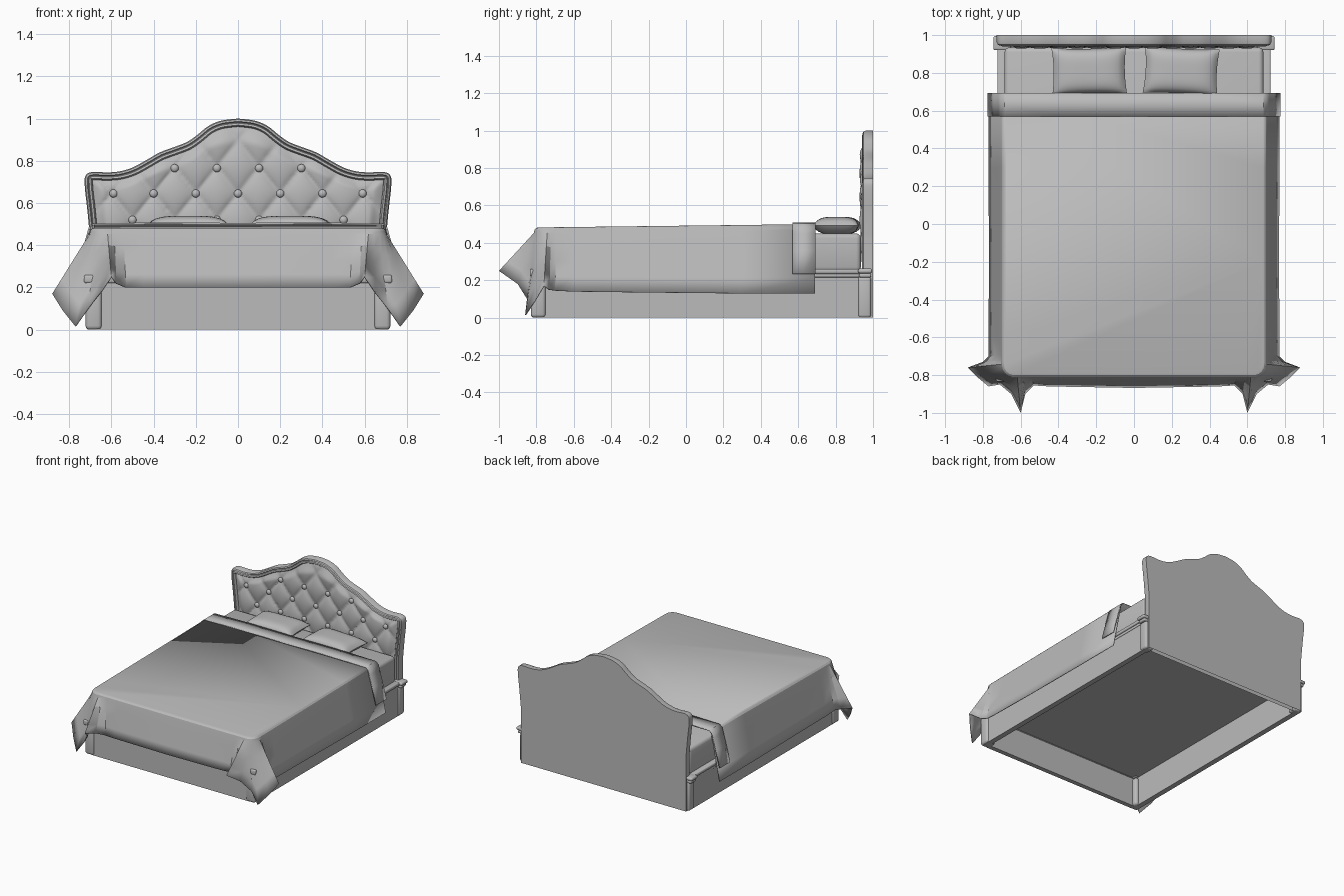
import bpy, bmesh, math
from mathutils import Vector

if "Cube" in bpy.data.objects:
    bpy.data.objects.remove(bpy.data.objects["Cube"])

grey = bpy.data.materials.new("plain_grey")
grey.use_nodes = True
grey.diffuse_color = (0.5, 0.5, 0.5, 1)
grey.node_tree.nodes["Principled BSDF"].inputs["Base Color"].default_value = (0.5, 0.5, 0.5, 1)


def finish(name, bm, angle=35):
    bmesh.ops.recalc_face_normals(bm, faces=bm.faces)
    mesh = bpy.data.meshes.new(name)
    bm.to_mesh(mesh)
    bm.free()
    mesh.materials.append(grey)
    ob = bpy.data.objects.new(name, mesh)
    bpy.context.collection.objects.link(ob)
    bpy.ops.object.select_all(action="DESELECT")
    ob.select_set(True)
    bpy.context.view_layer.objects.active = ob
    bpy.ops.object.shade_smooth_by_angle(angle=math.radians(angle))
    return ob


def box(name, x, y, z, bevel=0.0):
    bm = bmesh.new()
    bmesh.ops.create_cube(bm, size=1)
    for v in bm.verts:
        v.co = [lo + (c + 0.5) * (hi - lo) for c, (lo, hi) in zip(v.co, (x, y, z))]
    if bevel:
        bmesh.ops.bevel(bm, geom=bm.edges[:], offset=bevel, segments=3,
                        profile=0.5, affect="EDGES")
    return finish(name, bm)


def loft(bm, rows, closed=False):
    """Skin rows of points with quads and return the rows of vertices."""
    vs = [[bm.verts.new(p) for p in row] for row in rows]
    for a, b in zip(vs, vs[1:]):
        n = len(a)
        for i in range(n if closed else n - 1):
            j = (i + 1) % n
            bm.faces.new((a[i], a[j], b[j], b[i]))
    return vs


def mirrored(half):
    """Half a path that ends on the centre line, continued to the other side."""
    return half + [(-p[0],) + tuple(p[1:]) for p in half[-2::-1]]


def spline(pts, steps=4):
    out = []
    for i in range(len(pts) - 1):
        p = [Vector(pts[min(max(k, 0), len(pts) - 1)]) for k in range(i - 1, i + 3)]
        for s in range(steps):
            t = s / steps
            out.append(0.5 * (2 * p[1] + (p[2] - p[0]) * t
                       + (2 * p[0] - 5 * p[1] + 4 * p[2] - p[3]) * t ** 2
                       + (3 * p[1] - p[0] - 3 * p[2] + p[3]) * t ** 3))
    return out + [Vector(pts[-1])]


# Bed base: rails, mouldings, posts and slats board
for side, s in (("left", 1), ("right", -1)):
    def span(a, b):
        return tuple(sorted((s * a, s * b)))
    box(side + "_rail", span(0.67, 0.71), (-0.8, 0.96), (0, 0.22))
    box(side + "_rail_lower_moulding", span(0.67, 0.715), (-0.82, 0.96), (0.215, 0.235), 0.005)
    box(side + "_rail_upper_moulding", span(0.66, 0.723), (-0.825, 0.96), (0.235, 0.26), 0.008)
    box(side + "_foot_post", span(0.645, 0.722), (-0.83, -0.75), (0, 0.22), 0.018)
    box(side + "_foot_post_cap", span(0.64, 0.73), (-0.835, -0.745), (0.22, 0.26), 0.01)
    box(side + "_head_post", span(0.65, 0.72), (0.92, 0.99), (0, 0.22), 0.015)
    box(side + "_head_post_lower_cap", span(0.65, 0.735), (0.925, 0.99), (0.215, 0.237), 0.008)
    box(side + "_head_post_upper_cap", span(0.65, 0.745), (0.92, 0.995), (0.237, 0.262), 0.01)
box("foot_rail", (-0.67, 0.67), (-0.82, -0.785), (0, 0.22))
box("foot_rail_moulding", (-0.67, 0.67), (-0.83, -0.78), (0.22, 0.26), 0.01)
box("base_board", (-0.68, 0.68), (-0.79, 0.96), (0.225, 0.245))
box("mattress", (-0.685, 0.685), (-0.77, 0.935), (0.245, 0.45), 0.025)

# Headboard: scalloped outline swept with a moulded edge
half = [(0.7, 0.42), (0.713, 0.56), (0.726, 0.68), (0.722, 0.73), (0.69, 0.747),
        (0.62, 0.745), (0.56, 0.75), (0.5, 0.768), (0.44, 0.8), (0.37, 0.84),
        (0.3, 0.866), (0.24, 0.89), (0.19, 0.925), (0.14, 0.965), (0.08, 0.99), (0, 1)]
curve = [tuple(p) for p in spline(half)]
outline = [Vector(p) for p in mirrored([(0.7, 0)] + curve)]
normals = []
for i, p in enumerate(outline):
    d = outline[min(i + 1, len(outline) - 1)] - outline[max(i - 1, 0)]
    normals.append(Vector((-d.y, d.x)).normalized())
moulding = [(0, 1), (0, 0.962), (0.005, 0.95), (0.013, 0.945), (0.018, 0.953),
            (0.022, 0.943), (0.031, 0.94), (0.037, 0.948), (0.039, 0.965)]
bm = bmesh.new()
rows = loft(bm, [[(p.x + n.x * inset, y, p.y + n.y * inset)
                  for p, n in zip(outline, normals)] for inset, y in moulding])
bm.faces.new(rows[0])
bm.faces.new(rows[-1])
finish("headboard_frame", bm)


# Tufted pad: diamond cushions between the buttons
def top_of(x):
    x = abs(x)
    for a, b in zip(curve, curve[1:]):
        if b[0] <= x <= a[0] and a[1] > 0.74:
            return a[1] + (b[1] - a[1]) * (a[0] - x) / max(a[0] - b[0], 1e-6)
    return 0.745


def tuft(x, z):
    u, v = x / 0.2, (z - 0.645) / 0.125
    return abs(math.sin(math.pi * (u + v / 2)) * math.sin(math.pi * (u - v / 2))) ** 0.4


nx, nz = 120, 50
rows = []
for j in range(nz + 1):
    row = []
    for i in range(nx + 1):
        s, t = 2 * i / nx - 1, j / nz
        z = 0.3 + t * (top_of(s * 0.68) - 0.334)
        x = s * (0.664 + 0.026 * min(max((z - 0.42) / 0.26, 0), 1))
        edge = min(1, (1 - abs(s)) * 14, (1 - t) * 9)
        row.append((x, 0.96 - edge * (0.006 + 0.026 * tuft(x, z)), z))
    rows.append(row)
bm = bmesh.new()
loft(bm, rows)
finish("tufted_pad", bm, 60)

bm = bmesh.new()
for z, xs in ((0.765, (-0.3, -0.1, 0.1, 0.3)), (0.52, (-0.5, -0.3, -0.1, 0.1, 0.3, 0.5)),
              (0.645, [k * 0.2 for k in range(-3, 4)])):
    for x in xs:
        made = bmesh.ops.create_uvsphere(bm, u_segments=12, v_segments=8, radius=0.019)
        for v in made["verts"]:
            v.co = (v.co.x + min(max(x, -0.59), 0.59), v.co.y * 0.7 + 0.945, v.co.z + z)
finish("buttons", bm)

# Blanket: top outline paired with the hem it falls to, with folded corners
drape = [((0.68, 0.69), (0.77, 0.69, 0.13)), ((0.68, 0.3), (0.77, 0.3, 0.13)),
         ((0.68, -0.2), (0.768, -0.2, 0.135)), ((0.68, -0.6), (0.77, -0.6, 0.14)),
         ((0.68, -0.69), (0.77, -0.7, 0.145)), ((0.68, -0.72), (0.8, -0.73, 0.15)),
         ((0.68, -0.74), (0.88, -0.76, 0.17)), ((0.677, -0.76), (0.83, -0.81, 0.09)),
         ((0.668, -0.775), (0.77, -0.86, 0.015)), ((0.655, -0.785), (0.71, -0.85, 0.1)),
         ((0.64, -0.79), (0.65, -0.9, 0.18)), ((0.62, -0.79), (0.6, -1, 0.25)),
         ((0.59, -0.79), (0.575, -0.9, 0.22)), ((0.55, -0.79), (0.53, -0.855, 0.2)),
         ((0.45, -0.79), (0.45, -0.86, 0.2)), ((0, -0.79), (0, -0.868, 0.2))]
tops = mirrored([a for a, b in drape])
hems = mirrored([b for a, b in drape])
rows = [[], [], []] + [[] for k in range(5)]
for (x, y), hem in zip(tops, hems):
    hem = Vector(hem)
    z = 0.482 + 0.012 * (y + 0.8)
    top = Vector((x, y, z))
    out = Vector((hem.x - x, hem.y - y, 0)).normalized()
    shoulder = top + out * 0.024 - Vector((0, 0, 0.03))
    rows[0].append(top)
    rows[1].append(top + out * 0.01 - Vector((0, 0, 0.003)))
    rows[2].append(top + out * 0.02 - Vector((0, 0, 0.013)))
    for k in range(5):
        rows[3 + k].append(shoulder.lerp(hem, k / 4))
bm = bmesh.new()
rows = loft(bm, rows)
bm.faces.new(rows[0])
blanket = finish("blanket", bm, 25)
thick = blanket.modifiers.new("cloth_thickness", "SOLIDIFY")
thick.thickness = 0.006

# Turned-back band across the head end of the blanket
band = mirrored([(0.775, 0.235), (0.742, 0.36), (0.717, 0.45), (0.708, 0.483),
                 (0.685, 0.503), (0.4, 0.508), (0, 0.506)])
bm = bmesh.new()
loft(bm, [[(x, y, z) for x, z in band] for y in (0.57, 0.63, 0.693)])
fold = finish("blanket_fold", bm)
fold.modifiers.new("cloth_thickness", "SOLIDIFY").thickness = 0.008

# Pillows: puffed cushions with pinched corners
for name, cx, turn in (("right_pillow", -0.237, 0.02), ("left_pillow", 0.25, -0.05)):
    bm = bmesh.new()
    n = 20
    for sign in (1, -1):
        rows = []
        for j in range(n + 1):
            row = []
            for i in range(n + 1):
                u, v = 2 * i / n - 1, 2 * j / n - 1
                puff = ((1 - u ** 4) * (1 - v ** 4)) ** 0.6
                x = 0.198 * u * (1 - 0.05 * (1 - v * v))
                y = 0.125 * v * (1 - 0.06 * (1 - u * u))
                row.append((cx + x - y * turn, 0.81 + y + x * turn, 0.492 + sign * 0.047 * puff))
            rows.append(row)
        loft(bm, rows)
    bmesh.ops.remove_doubles(bm, verts=bm.verts, dist=0.0005)
    finish(name, bm, 60)
